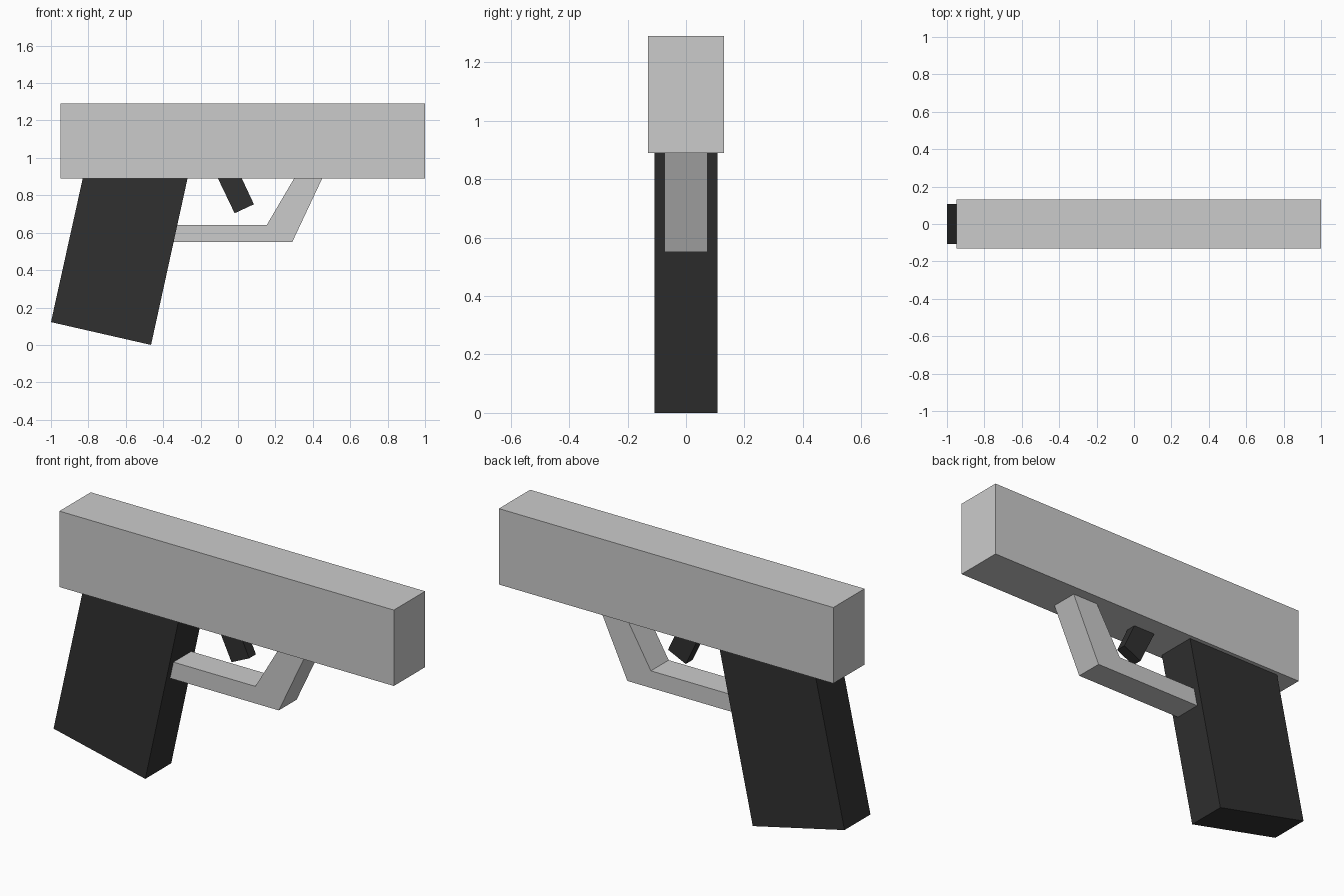
import bpy, bmesh

if "Cube" in bpy.data.objects:
    bpy.data.objects.remove(bpy.data.objects["Cube"])

dark = bpy.data.materials.new("dark")
dark.diffuse_color = (0.03, 0.03, 0.03, 1)
dark.use_nodes = True
dark.node_tree.nodes["Principled BSDF"].inputs["Base Color"].default_value = dark.diffuse_color


def extrude_profile(name, points, half_width, material=None):
    """Extrude an xz side profile symmetrically along y."""
    bm = bmesh.new()
    face = bm.faces.new([bm.verts.new((x, -half_width, z)) for x, z in points])
    result = bmesh.ops.extrude_face_region(bm, geom=[face], use_keep_orig=True)
    moved = [v for v in result["geom"] if isinstance(v, bmesh.types.BMVert)]
    bmesh.ops.translate(bm, verts=moved, vec=(0, 2 * half_width, 0))
    bmesh.ops.recalc_face_normals(bm, faces=bm.faces)
    mesh = bpy.data.meshes.new(name)
    bm.to_mesh(mesh)
    bm.free()
    obj = bpy.data.objects.new(name, mesh)
    bpy.context.collection.objects.link(obj)
    if material:
        mesh.materials.append(material)
    return obj


# Upper body block
extrude_profile("slide", [(-0.95, 0.89), (1, 0.89), (1, 1.29), (-0.95, 1.29)], 0.13)

# Raked handle, its top sunk into the slide
extrude_profile("grip", [(-1, 0.122), (-0.465, 0), (-0.248, 0.99), (-0.808, 0.99)],
                0.108, dark)

# Bent guard, its ends sunk into the grip and slide
extrude_profile("trigger_guard", [(-0.38, 0.55), (0.29, 0.55), (0.45, 0.89), (0.473, 0.94),
                                  (0.329, 0.94), (0.3, 0.89), (0.153, 0.64), (-0.38, 0.64)],
                0.074)

# Slanted trigger
extrude_profile("trigger", [(-0.018, 0.704), (0.085, 0.752), (-0.003, 0.94), (-0.131, 0.94)],
                0.028, dark)
